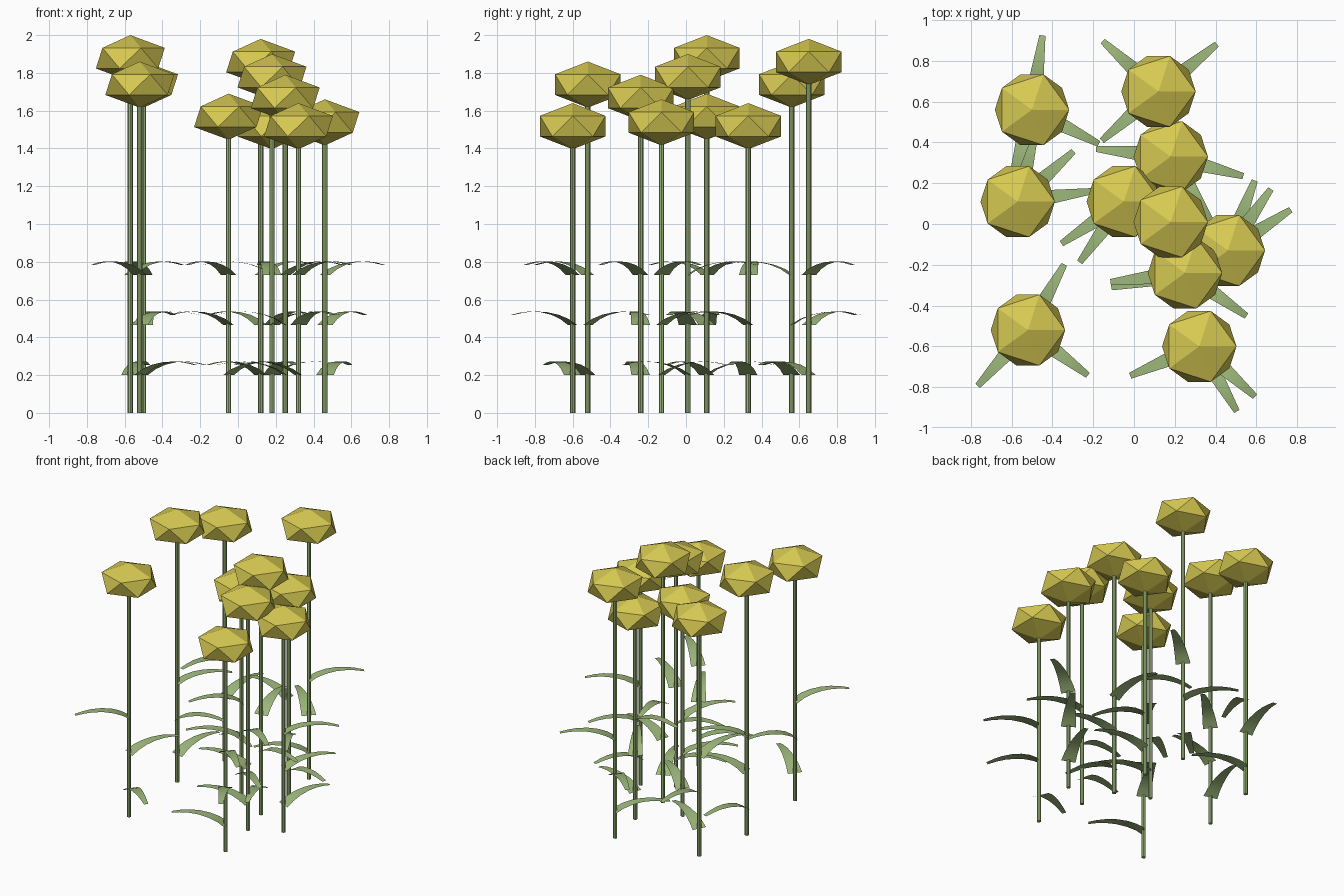
import bpy
import bmesh
import math
from mathutils import Matrix, Vector

if "Cube" in bpy.data.objects:
    bpy.data.objects.remove(bpy.data.objects["Cube"], do_unlink=True)


def make_material(name, rgb):
    mat = bpy.data.materials.new(name)
    mat.use_nodes = True
    color = (*rgb, 1)
    mat.diffuse_color = color
    mat.node_tree.nodes["Principled BSDF"].inputs["Base Color"].default_value = color
    return mat


yellow = make_material("flower yellow", (0.68, 0.59, 0.085))
green = make_material("leaf green", (0.34, 0.48, 0.2))


def finish(bm, name, material, smooth=False):
    mesh = bpy.data.meshes.new(name)
    for face in bm.faces:
        face.smooth = smooth
    bm.to_mesh(mesh)
    bm.free()
    mesh.materials.append(material)
    obj = bpy.data.objects.new(name, mesh)
    bpy.context.collection.objects.link(obj)
    return obj


HEAD_RADIUS = 0.204
HEAD_HALF_HEIGHT = 0.122
STEM_RADIUS = 0.014
LEAF_LEVELS = (0.2, 0.465, 0.73)
LEAF_BASE_HALF, LEAF_TIP_HALF = 0.05, 0.015
# Leaf midrib as distance from the stem and rise
LEAF_PROFILE = ((0, 0), (0.05, 0.032), (0.11, 0.055), (0.18, 0.069),
                (0.25, 0.072), (0.31, 0.066), (0.368, 0.054))


def add_head(place, top):
    # Flattened icosahedron standing on a corner
    bm = bmesh.new()
    bmesh.ops.create_icosphere(bm, subdivisions=1, radius=HEAD_RADIUS)
    bmesh.ops.scale(bm, vec=(1, 1, HEAD_HALF_HEIGHT / HEAD_RADIUS), verts=bm.verts)
    bmesh.ops.translate(bm, vec=place + Vector((0, 0, top - HEAD_HALF_HEIGHT)), verts=bm.verts)
    finish(bm, "flower_head", yellow)


def add_stem(place, height):
    bm = bmesh.new()
    bmesh.ops.create_cone(bm, cap_ends=True, segments=8, depth=height,
                          radius1=STEM_RADIUS, radius2=STEM_RADIUS)
    bmesh.ops.translate(bm, vec=place + Vector((0, 0, height / 2)), verts=bm.verts)
    finish(bm, "stem", green)


def add_leaf(place, level, angle):
    # Arched strip that tapers towards a blunt tip
    bm = bmesh.new()
    length = LEAF_PROFILE[-1][0]
    rows = []
    for reach, rise in LEAF_PROFILE:
        t = reach / length
        half = LEAF_BASE_HALF + (LEAF_TIP_HALF - LEAF_BASE_HALF) * t
        rows.append([bm.verts.new((reach, side * half, rise)) for side in (-1, 1)])
    for inner, outer in zip(rows, rows[1:]):
        bm.faces.new((inner[0], outer[0], outer[1], inner[1]))
    turn = Matrix.Rotation(math.radians(angle), 4, "Z")
    shift = Matrix.Translation(place + Vector((0, 0, level)))
    bmesh.ops.transform(bm, matrix=shift @ turn, verts=bm.verts)
    finish(bm, "leaf", green, smooth=True)


# Each flower: x, y, top height, leaf directions from lowest to highest
flowers = (
    (-0.5, 0.56, 1.86, (-27, 82, 254)),
    (-0.57, 0.11, 2.0, (76, 8, 42)),
    (-0.52, -0.52, 1.86, (-37, 61, 228)),
    (-0.05, 0.11, 1.69, (-35, 214, 234)),
    (0.12, 0.65, 1.98, (221, 138, 39)),
    (0.18, 0.33, 1.64, (-15, -58, 174)),
    (0.18, 0.01, 1.9, (-70, -15, 100)),
    (0.25, -0.24, 1.79, (191, 187, -35)),
    (0.46, -0.13, 1.66, (69, 55, 33)),
    (0.32, -0.6, 1.64, (203, -60, -42)),
)

for x, y, top, angles in flowers:
    place = Vector((x, y, 0))
    add_head(place, top)
    add_stem(place, top - HEAD_HALF_HEIGHT)
    for level, angle in zip(LEAF_LEVELS, angles):
        add_leaf(place, level, angle)
